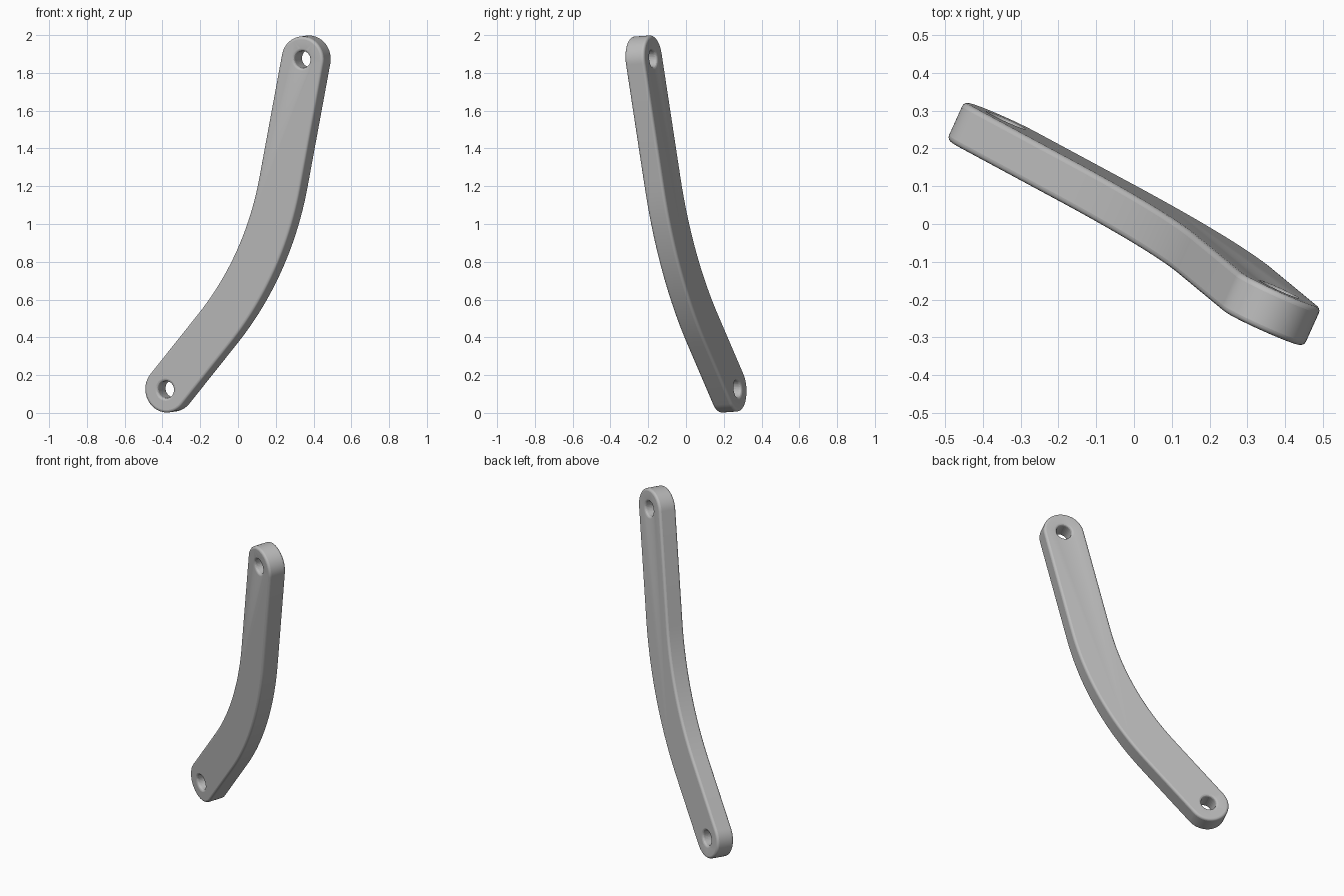
import bpy, bmesh
from math import radians, sin, cos, tan, pi, atan2
from mathutils import Matrix, Vector

cube = bpy.data.objects.get("Cube")
if cube:
    bpy.data.objects.remove(cube, do_unlink=True)

WIDTH_R, THICK, HOLE_R = 0.122, 0.112, 0.045
LOW, HIGH = Vector((-0.421, -0.8755)), Vector((0.421, 0.8755))  # hole centres
CORNER = Vector((0.169, -0.22))                                 # bend corner
TANGENT = 0.45                                                  # corner to arc ends

# Orientation: turned about z and leaning slightly forward
yaw, lean = radians(24.3), radians(3.6)
u = Vector((cos(yaw), -sin(yaw), 0))
v = Vector((-sin(lean) * sin(yaw), -sin(lean) * cos(yaw), cos(lean)))
place = Matrix((u, v, u.cross(v))).transposed().to_4x4()
place.translation = (0, 0, 1)

steel = bpy.data.materials.new("grey metal")
steel.diffuse_color = (0.5, 0.5, 0.5, 1)
steel.use_nodes = True
steel.node_tree.nodes["Principled BSDF"].inputs["Base Color"].default_value = (0.5, 0.5, 0.5, 1)


def arc(center, radius, start, end, steps):
    return [center + radius * Vector((cos(a), sin(a)))
            for a in (start + (end - start) * i / steps for i in range(steps + 1))]


def prism(name, points, depth):
    bm = bmesh.new()
    face = bm.faces.new([bm.verts.new((p.x, p.y, -depth / 2)) for p in points])
    top = bmesh.ops.extrude_face_region(bm, geom=[face])["geom"]
    bmesh.ops.translate(bm, vec=(0, 0, depth),
                        verts=[g for g in top if isinstance(g, bmesh.types.BMVert)])
    bmesh.ops.recalc_face_normals(bm, faces=bm.faces)
    mesh = bpy.data.meshes.new(name)
    bm.to_mesh(mesh)
    bm.free()
    mesh.materials.append(steel)
    obj = bpy.data.objects.new(name, mesh)
    obj.matrix_world = place
    bpy.context.collection.objects.link(obj)
    return obj


# Outline: round ends joined by two concentric arcs
low_dir, high_dir = (CORNER - LOW).normalized(), (HIGH - CORNER).normalized()
a_low, a_high = atan2(low_dir.y, low_dir.x), atan2(high_dir.y, high_dir.x)
bend_r = TANGENT / tan((a_high - a_low) / 2)
bend_c = CORNER - low_dir * TANGENT + bend_r * Vector((-low_dir.y, low_dir.x))
q = pi / 2
outline = (arc(LOW, WIDTH_R, a_low + q, a_low + 3 * q, 24)
           + arc(bend_c, bend_r + WIDTH_R, a_low - q, a_high - q, 24)
           + arc(HIGH, WIDTH_R, a_high - q, a_high + q, 24)
           + arc(bend_c, bend_r - WIDTH_R, a_high - q, a_low - q, 24))
arm = prism("curved_link_arm", outline, THICK)

# Bolt holes through both ends
for label, center in (("lower", LOW), ("upper", HIGH)):
    cutter = prism(label + "_hole_cutter", arc(center, HOLE_R, 0, 2 * pi, 32)[:-1], THICK * 3)
    cutter.hide_render = True
    cutter.hide_viewport = True
    cut = arm.modifiers.new(label + "_hole", "BOOLEAN")
    cut.operation = "DIFFERENCE"
    cut.solver = "EXACT"
    cut.object = cutter

# Softened rims
bevel = arm.modifiers.new("rounded_rims", "BEVEL")
bevel.width, bevel.segments = 0.014, 4
bevel.limit_method, bevel.angle_limit = "ANGLE", radians(40)

bpy.ops.object.select_all(action="DESELECT")
arm.select_set(True)
bpy.context.view_layer.objects.active = arm
bpy.ops.object.shade_smooth_by_angle(angle=radians(35))
